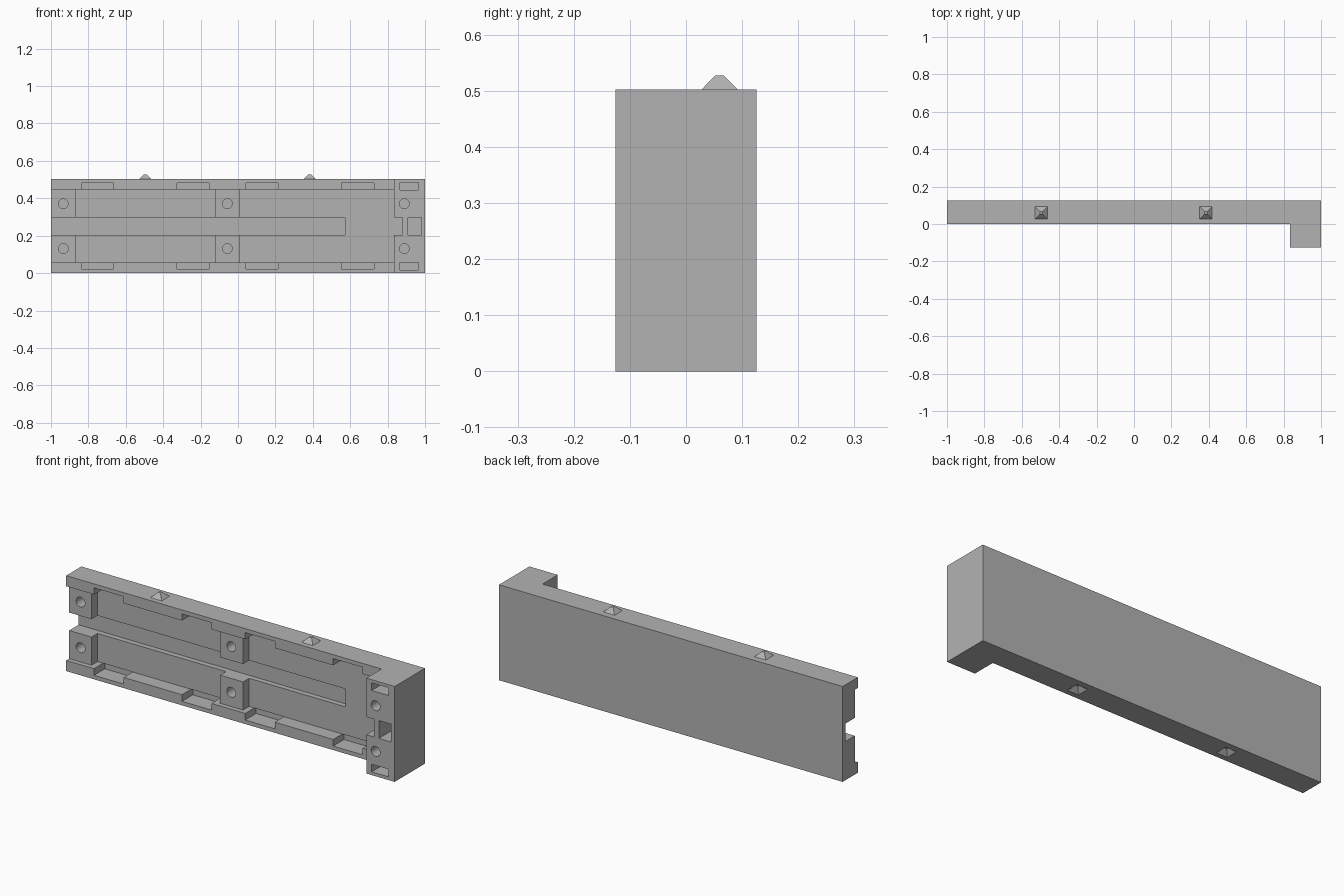
import bpy
import bmesh
from mathutils import Matrix, Vector

cube = bpy.data.objects.get("Cube")
if cube:
    bpy.data.objects.remove(cube, do_unlink=True)

GREY = (0.45, 0.45, 0.45, 1)
grey = bpy.data.materials.new("plain grey")
grey.use_nodes = True
grey.diffuse_color = GREY
grey.node_tree.nodes["Principled BSDF"].inputs["Base Color"].default_value = GREY

FRONT, BACK, BLOCK_FRONT = 0.0, 0.126, -0.126
HEIGHT, BLOCK_X = 0.502, 0.835
RAIL_LOW, RAIL_HIGH = 0.056, 0.446
SLOT_LOW, SLOT_HIGH = 0.204, 0.298
OUT = 0.05  # overshoot beyond open sides


def add_box(bm, x0, x1, y0, y1, z0, z1):
    size = Vector((x1 - x0, y1 - y0, z1 - z0))
    mid = Vector((x0 + x1, y0 + y1, z0 + z1)) / 2
    bmesh.ops.create_cube(bm, size=1, matrix=Matrix.Translation(mid) @ Matrix.Diagonal((*size, 1)))


def add_cylinder(bm, x, z, y0, y1, radius):
    matrix = Matrix.Translation((x, (y0 + y1) / 2, z)) @ Matrix.Rotation(1.570796, 4, 'X')
    bmesh.ops.create_cone(bm, cap_ends=True, segments=32, radius1=radius, radius2=radius,
                          depth=y1 - y0, matrix=matrix)


def add_stud(bm, x, z):
    # Square frustum standing on height z
    matrix = Matrix.Translation((x, 0.06, z + 0.0125)) @ Matrix.Rotation(0.785398, 4, 'Z')
    bmesh.ops.create_cone(bm, cap_ends=True, segments=4, radius1=0.046, radius2=0.011,
                          depth=0.025, matrix=matrix)


def make_object(name, bm):
    mesh = bpy.data.meshes.new(name)
    bmesh.ops.recalc_face_normals(bm, faces=bm.faces)
    bm.to_mesh(mesh)
    bm.free()
    mesh.materials.append(grey)
    obj = bpy.data.objects.new(name, mesh)
    bpy.context.collection.objects.link(obj)
    return obj


def cut(target, bm):
    cutter = make_object("cutter", bm)
    mod = target.modifiers.new("cut", 'BOOLEAN')
    mod.operation = 'DIFFERENCE'
    mod.solver = 'EXACT'
    mod.object = cutter
    bpy.context.view_layer.objects.active = target
    bpy.ops.object.modifier_apply(modifier=mod.name)
    bpy.data.objects.remove(cutter, do_unlink=True)


# Panel with a deeper end block, as one L-shaped extrusion
bm = bmesh.new()
outline = [(-1, FRONT), (BLOCK_X, FRONT), (BLOCK_X, BLOCK_FRONT),
           (1, BLOCK_FRONT), (1, BACK), (-1, BACK)]
base = bm.faces.new([bm.verts.new((x, y, 0)) for x, y in outline])
top = bmesh.ops.extrude_face_region(bm, geom=[base])
bmesh.ops.translate(bm, vec=(0, 0, HEIGHT),
                    verts=[v for v in top["geom"] if isinstance(v, bmesh.types.BMVert)])
panel = make_object("panel", bm)

# Shallow step down to the face of the screw bosses
bm = bmesh.new()
add_box(bm, -1 - OUT, BLOCK_X, FRONT - OUT, 0.025, RAIL_LOW, RAIL_HIGH)
cut(panel, bm)

# Main recesses, leaving bosses at the end and the middle
bm = bmesh.new()
for x0, x1 in ((-0.87, -0.122), (0.012, BLOCK_X)):
    add_box(bm, x0, x1, FRONT - OUT, 0.075, RAIL_LOW, RAIL_HIGH)
cut(panel, bm)

# Long central channel
bm = bmesh.new()
add_box(bm, -1 - OUT, 0.572, FRONT - OUT, 0.103, SLOT_LOW, SLOT_HIGH)
cut(panel, bm)

# Notches along both rails
bm = bmesh.new()
for x in (-0.752, -0.24, 0.128, 0.64):
    for z0, z1 in ((0.021, RAIL_LOW), (RAIL_HIGH, HEIGHT - 0.021)):
        add_box(bm, x - 0.086, x + 0.086, FRONT - OUT, 0.09, z0, z1)
cut(panel, bm)

# Notch and rectangular pockets in the end block
bm = bmesh.new()
add_box(bm, BLOCK_X - OUT, 0.88, BLOCK_FRONT - OUT, 0.075, SLOT_LOW, SLOT_HIGH)
add_box(bm, 0.908, 0.98, BLOCK_FRONT - OUT, 0.0, SLOT_LOW, SLOT_HIGH)
for z0, z1 in ((0.017, 0.057), (HEIGHT - 0.057, HEIGHT - 0.017)):
    add_box(bm, 0.866, 0.964, BLOCK_FRONT - OUT, -0.03, z0, z1)
cut(panel, bm)

# Screw holes
bm = bmesh.new()
for z in (0.131, 0.371):
    for x, face in ((-0.934, 0.025), (-0.057, 0.025), (0.889, BLOCK_FRONT)):
        add_cylinder(bm, x, z, face - 0.02, face + 0.06, 0.026)
cut(panel, bm)

# Stacking studs on top and matching sockets underneath
bm = bmesh.new()
for x in (-0.496, 0.384):
    add_stud(bm, x, 0)
cut(panel, bm)
for name, x in (("right_stud", -0.496), ("left_stud", 0.384)):
    bm = bmesh.new()
    add_stud(bm, x, HEIGHT)
    make_object(name, bm)
